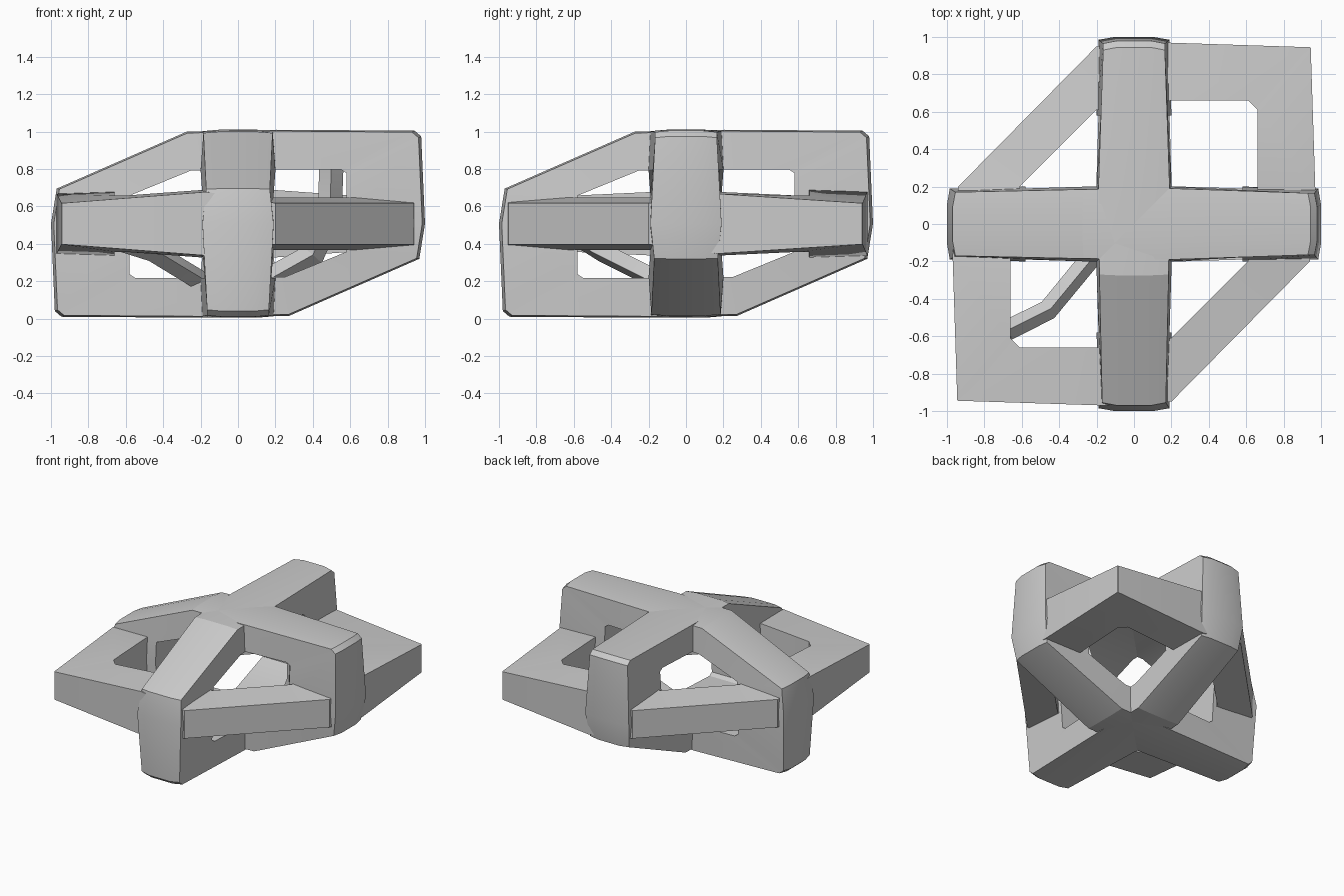
import bpy, bmesh
from math import radians
from mathutils import Vector

cube = bpy.data.objects.get("Cube")
if cube:
    bpy.data.objects.remove(cube)

MID = 0.507  # height of the centre of the lattice

mat = bpy.data.materials.new("plain_grey")
mat.use_nodes = True
grey = (0.6, 0.6, 0.6, 1)
mat.diffuse_color = grey
mat.node_tree.nodes["Principled BSDF"].inputs["Base Color"].default_value = grey


def finish(obj):
    obj.data.materials.append(mat)
    bpy.ops.object.select_all(action='DESELECT')
    obj.select_set(True)
    bpy.context.view_layer.objects.active = obj
    bpy.ops.object.shade_smooth_by_angle(angle=radians(22))


def ring(name, half, place, ridge):
    """Closed frame; half = (outer u, v, half width, inner u, v, half width),
    repeated by a half turn. place maps (u, v, w) to the model's axes."""
    stations = [(s * a, s * b, w, s * c, s * d, t)
                for s in (1, -1) for a, b, w, c, d, t in half]
    bm = bmesh.new()
    loops = []
    for a, b, w, c, d, t in stations:
        k = 1 + ridge
        section = [(a, b, -w), (a * k, b * k, -w * 0.55), (a * k, b * k, w * 0.55),
                   (a, b, w), (c, d, t), (c, d, -t)]
        if not ridge:
            section = [section[0]] + section[3:]
        loops.append([bm.verts.new(place(*p)) for p in section])
    for i, loop in enumerate(loops):
        nxt = loops[(i + 1) % len(loops)]
        n = len(loop)
        for j in range(n):
            bm.faces.new((loop[j], nxt[j], nxt[(j + 1) % n], loop[(j + 1) % n]))
    bmesh.ops.recalc_face_normals(bm, faces=bm.faces)
    mesh = bpy.data.meshes.new(name)
    bm.to_mesh(mesh)
    bm.free()
    obj = bpy.data.objects.new(name, mesh)
    bpy.context.collection.objects.link(obj)
    finish(obj)


def strut(name, points, radius):
    curve = bpy.data.curves.new(name, 'CURVE')
    curve.dimensions = '3D'
    curve.bevel_depth = radius
    curve.bevel_resolution = 0
    curve.use_fill_caps = True
    line = curve.splines.new('POLY')
    line.points.add(len(points) - 1)
    for p, co in zip(line.points, points):
        p.co = (*co, 1)
    obj = bpy.data.objects.new(name, curve)
    bpy.context.collection.objects.link(obj)
    bpy.ops.object.select_all(action='DESELECT')
    obj.select_set(True)
    bpy.context.view_layer.objects.active = obj
    bpy.ops.object.convert(target='MESH')
    finish(bpy.context.view_layer.objects.active)


# Level frame with two sharp tips and two cut corners
level_half = [
    (0.97, 0.17, 0.16, 0.66, 0.18, 0.17),
    (0.945, 0.94, 0.11, 0.66, 0.61, 0.15),
    (0.94, 0.945, 0.11, 0.61, 0.66, 0.15),
    (0.17, 0.97, 0.17, 0.2, 0.66, 0.18),
    (-0.2, 0.95, 0.11, -0.2, 0.61, 0.14),
    (-0.94, 0.2, 0.11, -0.61, 0.2, 0.14),
]
ring("level_frame", level_half, lambda u, v, w: Vector((u, v, MID + w)), 0)

# Two upright frames crossing each other at top and bottom
upright_half = [
    (0.985, 0.0, 0.19, 0.58, 0.0, 0.2),
    (0.965, 0.46, 0.165, 0.58, 0.27, 0.18),
    (0.93, 0.49, 0.165, 0.55, 0.29, 0.18),
    (0.2, 0.495, 0.19, 0.2, 0.29, 0.2),
    (-0.27, 0.485, 0.185, -0.25, 0.285, 0.2),
    (-0.955, 0.185, 0.17, -0.58, 0.15, 0.19),
]
ring("side_to_side_frame", upright_half, lambda u, v, w: Vector((u, w, MID + v)), 0.015)
ring("front_to_back_frame", upright_half, lambda u, v, w: Vector((w, u, MID + v)), 0.015)

# Thin inner braces
strut("corner_brace", [(-0.68, -0.57, 0.43), (-0.46, -0.46, 0.36), (-0.18, -0.12, 0.19)], 0.055)
strut("inner_brace", [(0.5, 0, 0.84), (0.49, 0, 0.55), (0.4, 0, 0.34), (0.15, 0, 0.2)], 0.065)
